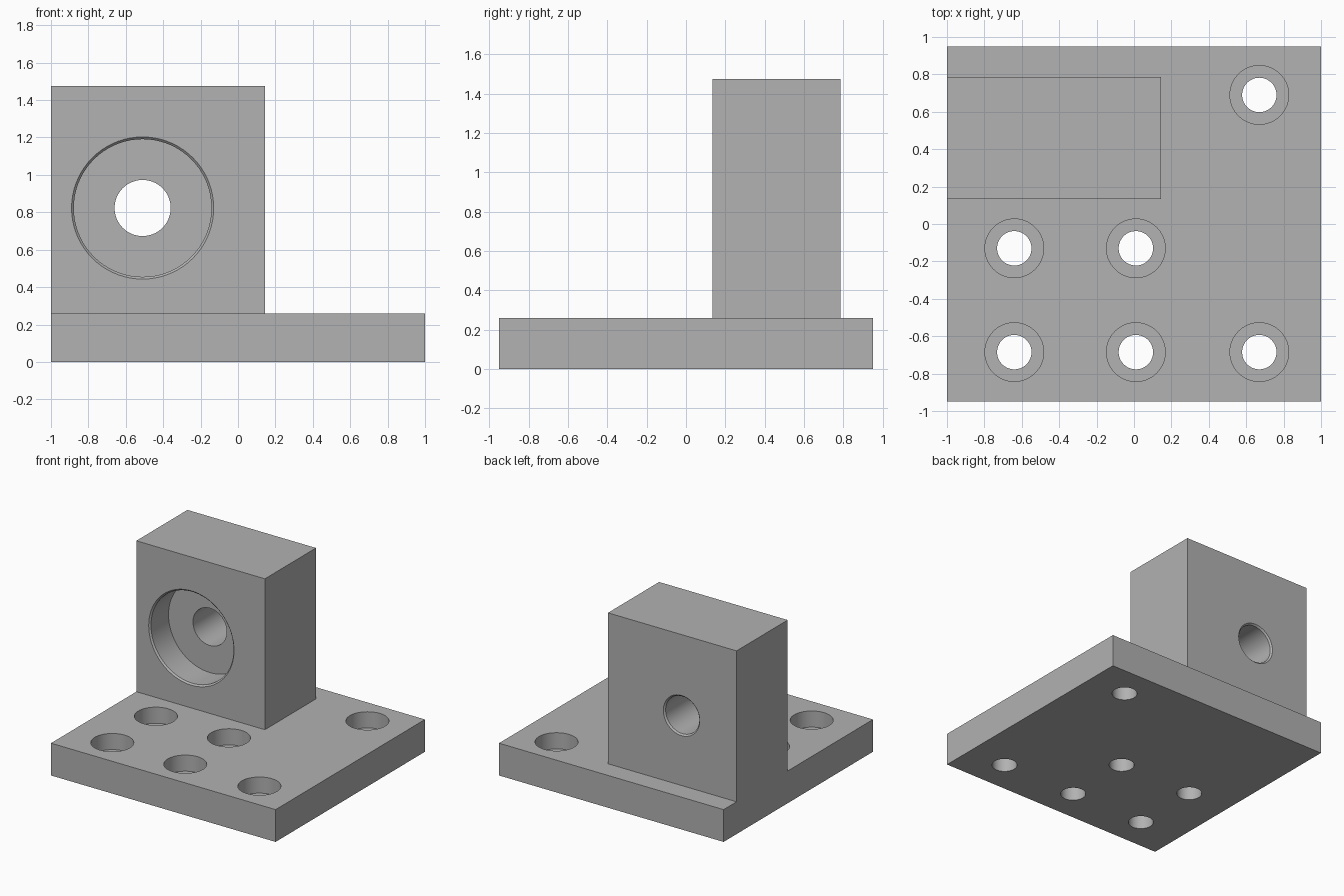
import bpy, bmesh, math
from mathutils import Matrix

if "Cube" in bpy.data.objects:
    bpy.data.objects.remove(bpy.data.objects["Cube"], do_unlink=True)

grey = bpy.data.materials.new("plain_grey")
grey.use_nodes = True
grey.diffuse_color = (0.445, 0.445, 0.445, 1)
grey.node_tree.nodes["Principled BSDF"].inputs["Base Color"].default_value = grey.diffuse_color


def make_object(name, bm):
    bmesh.ops.recalc_face_normals(bm, faces=bm.faces)
    mesh = bpy.data.meshes.new(name)
    bm.to_mesh(mesh)
    bm.free()
    mesh.materials.append(grey)
    obj = bpy.data.objects.new(name, mesh)
    bpy.context.collection.objects.link(obj)
    return obj


def box(name, low, high):
    bm = bmesh.new()
    bmesh.ops.create_cube(bm, size=1)
    for v in bm.verts:
        v.co = [h if c > 0 else l for c, l, h in zip(v.co, low, high)]
    return make_object(name, bm)


def lathe_cutter(name, profile, place, sides=72):
    """Closed turned solid from (radius, height) pairs along local z."""
    bm = bmesh.new()
    rings = [[bm.verts.new((r * math.cos(math.tau * i / sides),
                            r * math.sin(math.tau * i / sides), z))
              for i in range(sides)] for r, z in profile]
    for a, b in zip(rings, rings[1:]):
        for i in range(sides):
            j = (i + 1) % sides
            bm.faces.new((a[i], a[j], b[j], b[i]))
    bm.faces.new(rings[0])
    bm.faces.new(rings[-1])
    bm.transform(place)
    obj = make_object(name, bm)
    obj.hide_render = True
    return obj


def combine(target, tool, operation):
    mod = target.modifiers.new(operation.lower(), "BOOLEAN")
    mod.operation, mod.solver, mod.object = operation, "EXACT", tool
    bpy.context.view_layer.objects.active = target
    bpy.ops.object.modifier_apply(modifier=mod.name)
    bpy.data.objects.remove(tool, do_unlink=True)


# Base plate with the upright block fused on, flush at one side
plate_top = 0.26
front, back = 0.135, 0.785
bracket = box("mounting_bracket", (-1, -0.95, 0), (1, 0.95, plate_top))
combine(bracket, box("upright_block", (-1, front, 0.1), (0.145, back, 1.475)), "UNION")

# Counterbored screw holes in the plate
screw_profile = [(0.092, -0.1), (0.092, 0.13), (0.157, 0.13), (0.157, plate_top + 0.1)]
for x, y in [(-0.64, -0.13), (0.01, -0.13), (-0.64, -0.685),
             (0.01, -0.685), (0.67, -0.685), (0.67, 0.69)]:
    combine(bracket, lathe_cutter("screw_hole_cutter", screw_profile,
                                  Matrix.Translation((x, y, 0))), "DIFFERENCE")

# Stepped bore through the block, chamfered at both mouths
c = 0.012
depth = back - front
bore_profile = [(0.38, -0.1), (0.38, 0), (0.38 - c, c), (0.38 - c, 0.235),
                (0.15, 0.235), (0.15, depth - c), (0.15 + c, depth), (0.15 + c, depth + 0.1)]
place = Matrix.Translation((-0.51, front, 0.823)) @ Matrix.Rotation(-math.pi / 2, 4, "X")
combine(bracket, lathe_cutter("bore_cutter", bore_profile, place), "DIFFERENCE")

# Smooth bores, sharp edges
bpy.ops.object.select_all(action="DESELECT")
bracket.select_set(True)
bpy.context.view_layer.objects.active = bracket
bpy.ops.object.shade_smooth_by_angle(angle=math.radians(30))
